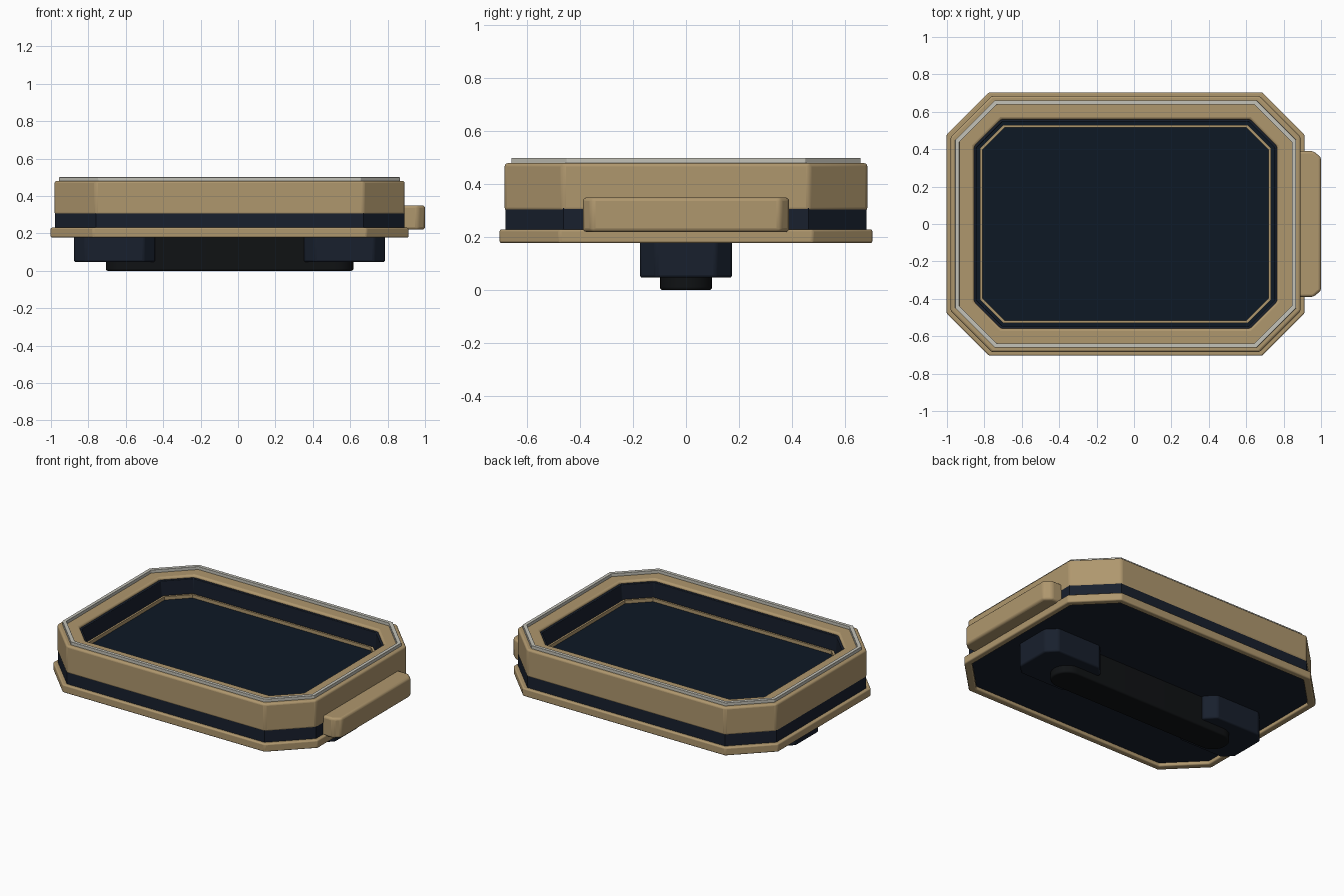
import bpy, bmesh, math

if "Cube" in bpy.data.objects:
    bpy.data.objects.remove(bpy.data.objects["Cube"])

CX = -0.045  # centre of the case; the side tab fills the rest of the width


def material(name, r, g, b):
    m = bpy.data.materials.new(name)
    m.diffuse_color = (r, g, b, 1)
    m.use_nodes = True
    m.node_tree.nodes["Principled BSDF"].inputs["Base Color"].default_value = m.diffuse_color
    return m


TAN = material("tan", 0.43, 0.31, 0.155)
NAVY = material("navy", 0.009, 0.014, 0.026)
GLASS = material("dark_glass", 0.004, 0.009, 0.018)
BLACK = material("black", 0.005, 0.006, 0.007)
SILVER = material("silver", 0.55, 0.54, 0.48)


def octagon(hx, hy, c, cx=CX):
    pts = [(hx, hy - c), (hx - c, hy), (c - hx, hy), (-hx, hy - c)]
    pts += [(-x, -y) for x, y in pts]
    return [(cx + x, y) for x, y in pts]


def finish(name, bm, mat, bevel):
    bmesh.ops.recalc_face_normals(bm, faces=bm.faces)
    me = bpy.data.meshes.new(name)
    bm.to_mesh(me)
    bm.free()
    ob = bpy.data.objects.new(name, me)
    bpy.context.collection.objects.link(ob)
    me.materials.append(mat)
    if bevel:
        b = ob.modifiers.new("bevel", 'BEVEL')
        b.width, b.segments = bevel, 3
        b.limit_method, b.angle_limit = 'ANGLE', math.radians(30)
    bpy.context.view_layer.objects.active = ob
    ob.select_set(True)
    bpy.ops.object.shade_smooth_by_angle(angle=math.radians(35))
    ob.select_set(False)
    return ob


def prism(name, outline, z0, z1, mat, bevel=0.0):
    bm = bmesh.new()
    lo = [bm.verts.new((x, y, z0)) for x, y in outline]
    hi = [bm.verts.new((x, y, z1)) for x, y in outline]
    bm.faces.new(lo)
    bm.faces.new(hi)
    n = len(lo)
    for i in range(n):
        j = (i + 1) % n
        bm.faces.new((lo[i], lo[j], hi[j], hi[i]))
    return finish(name, bm, mat, bevel)


def ring(name, outer, inner, z0, z1, mat, bevel=0.0):
    bm = bmesh.new()
    loops = [[bm.verts.new((x, y, z)) for x, y in o]
             for o, z in ((outer, z0), (outer, z1), (inner, z1), (inner, z0))]
    n = len(outer)
    for k in range(4):
        a, b = loops[k], loops[(k + 1) % 4]
        for i in range(n):
            j = (i + 1) % n
            bm.faces.new((a[i], a[j], b[j], b[i]))
    return finish(name, bm, mat, bevel)


# Case: bottom flange, navy band, tan wall and silver seal
ring("bottom_flange", octagon(0.957, 0.704, 0.226), octagon(0.917, 0.664, 0.21),
     0.178, 0.23, TAN, 0.008)
prism("base_plate", octagon(0.922, 0.669, 0.212), 0.2, 0.31, NAVY)
ring("navy_band", octagon(0.934, 0.682, 0.219), octagon(0.82, 0.57, 0.15),
     0.22, 0.31, NAVY)
ring("case_wall", octagon(0.936, 0.685, 0.22), octagon(0.81, 0.56, 0.145),
     0.30, 0.48, TAN, 0.012)
ring("top_seal", octagon(0.911, 0.66, 0.21), octagon(0.889, 0.638, 0.2),
     0.475, 0.50, SILVER, 0.002)

# Recessed screen with its liner and thin trim line
ring("screen_liner", octagon(0.815, 0.565, 0.147), octagon(0.797, 0.547, 0.138),
     0.33, 0.464, NAVY, 0.004)
prism("screen", octagon(0.812, 0.562, 0.146), 0.31, 0.352, GLASS)
ring("screen_trim", octagon(0.778, 0.53, 0.125), octagon(0.765, 0.517, 0.12),
     0.345, 0.374, TAN)

# Side tab
prism("side_tab", [(0.86, -0.39), (0.96, -0.39), (1.0, -0.355), (1.0, 0.355),
                   (0.96, 0.39), (0.86, 0.39)], 0.22, 0.35, TAN, 0.014)

# Feet under each end
for side, label in ((-1, "left"), (1, "right")):
    prism(label + "_foot", octagon(0.217, 0.174, 0.06, CX + side * 0.615),
          0.047, 0.21, NAVY, 0.01)

# Round-ended grip bar running through both feet
R, HALF = 0.098, 0.662
bar = []
for s in (1, -1):
    for i in range(17):
        a = -math.pi / 2 + math.pi * i / 16
        bar.append((CX + s * (HALF - R + R * math.cos(a)), s * R * math.sin(a)))
prism("grip_bar", bar, 0.0, 0.21, BLACK, 0.01)
